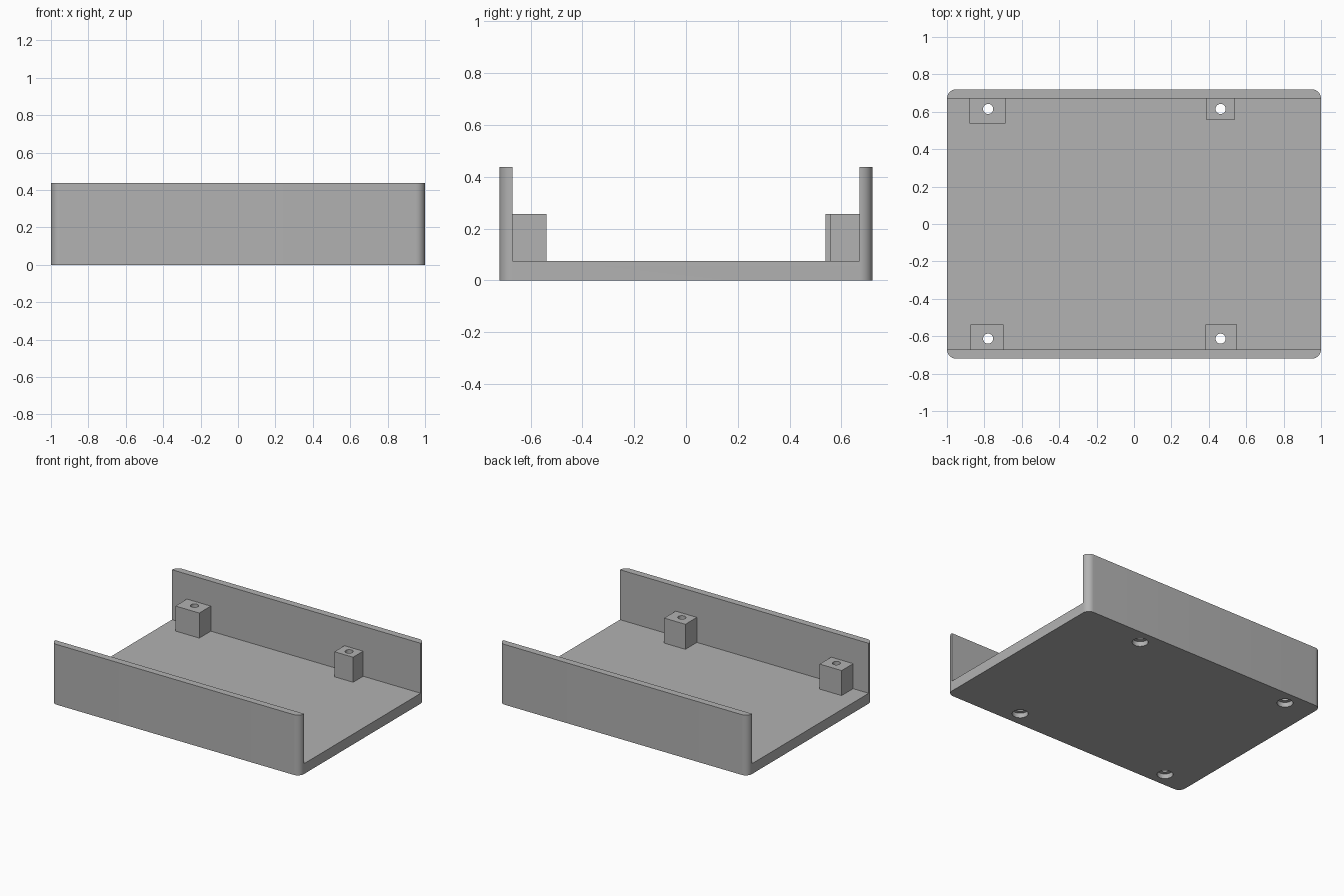
import bpy, bmesh, math

if "Cube" in bpy.data.objects:
    bpy.data.objects.remove(bpy.data.objects["Cube"], do_unlink=True)

HALF_X, HALF_Y, HEIGHT = 1.0, 0.72, 0.438
WALL_IN, FLOOR, BOSS_TOP = 0.67, 0.075, 0.257
CORNER, BORE, COUNTERBORE, SEAT = 0.049, 0.027, 0.053, 0.035
HOLE_X = {"right": -0.78, "left": 0.463}
HOLE_Y = {"front": -0.613, "back": 0.615}

grey = bpy.data.materials.new("plain grey")
grey.use_nodes = True
colour = (0.445, 0.445, 0.445, 1)
grey.diffuse_color = colour
grey.node_tree.nodes["Principled BSDF"].inputs["Base Color"].default_value = colour


def make_object(name, bm):
    mesh = bpy.data.meshes.new(name)
    bmesh.ops.recalc_face_normals(bm, faces=bm.faces)
    bm.to_mesh(mesh)
    bm.free()
    mesh.materials.append(grey)
    obj = bpy.data.objects.new(name, mesh)
    bpy.context.collection.objects.link(obj)
    return obj


def extrude(bm, points, offset):
    face = bm.faces.new([bm.verts.new(p) for p in points])
    result = bmesh.ops.extrude_face_region(bm, geom=[face])
    verts = [g for g in result["geom"] if isinstance(g, bmesh.types.BMVert)]
    bmesh.ops.translate(bm, verts=verts, vec=offset)


def cylinder(name, x, y, radius, low, high):
    bm = bmesh.new()
    ring = [2 * math.pi * i / 32 for i in range(32)]
    extrude(bm, [(x + radius * math.cos(a), y + radius * math.sin(a), low) for a in ring],
            (0, 0, high - low))
    obj = make_object(name, bm)
    obj.hide_render = True
    obj.hide_viewport = True
    return obj


def cut_and_shade(obj, cutters):
    for cutter in cutters:
        mod = obj.modifiers.new("hole", "BOOLEAN")
        mod.operation, mod.solver, mod.object = "DIFFERENCE", "EXACT", cutter
    bpy.ops.object.select_all(action="DESELECT")
    obj.select_set(True)
    bpy.context.view_layer.objects.active = obj
    for mod in list(obj.modifiers):
        bpy.ops.object.modifier_apply(modifier=mod.name)
    bpy.ops.object.shade_smooth_by_angle(angle=math.radians(30))


# U-shaped tray: floor with a front and a back wall, rounded upright corners
bm = bmesh.new()
half = [(HALF_Y, 0), (HALF_Y, HEIGHT), (WALL_IN, HEIGHT), (WALL_IN, FLOOR)]
profile = half + [(-y, z) for y, z in reversed(half)]
extrude(bm, [(-HALF_X, y, z) for y, z in profile], (2 * HALF_X, 0, 0))
uprights = [e for e in bm.edges
            if all(abs(abs(v.co.y) - HALF_Y) < 1e-4 for v in e.verts)
            and abs(e.verts[0].co.z - e.verts[1].co.z) > 0.1]
bmesh.ops.bevel(bm, geom=uprights, offset=CORNER, segments=10, profile=0.5, affect="EDGES")
tray = make_object("tray", bm)

# Screw bosses: x start, x end and inner y of each block
bosses = {
    ("front", "right"): (-0.875, -0.698, -0.538),
    ("front", "left"): (0.382, 0.552, -0.538),
    ("back", "right"): (-0.88, -0.688, 0.538),
    ("back", "left"): (0.387, 0.537, 0.555),
}
tray_cutters = []
for (side, end), (x0, x1, inner) in bosses.items():
    x, y = HOLE_X[end], HOLE_Y[side]
    wall = math.copysign(WALL_IN, y)
    bore = cylinder(f"{side}_{end}_bore_cutter", x, y, BORE, -0.1, HEIGHT)
    seat = cylinder(f"{side}_{end}_seat_cutter", x, y, COUNTERBORE, -0.1, SEAT)
    tray_cutters += [bore, seat]
    bm = bmesh.new()
    extrude(bm, [(x0, inner, FLOOR), (x1, inner, FLOOR), (x1, wall, FLOOR), (x0, wall, FLOOR)],
            (0, 0, BOSS_TOP - FLOOR))
    cut_and_shade(make_object(f"{side}_{end}_boss", bm), [bore])

# Screw holes through the floor, widened underneath
cut_and_shade(tray, tray_cutters)
for cutter in tray_cutters:
    bpy.data.objects.remove(cutter, do_unlink=True)
